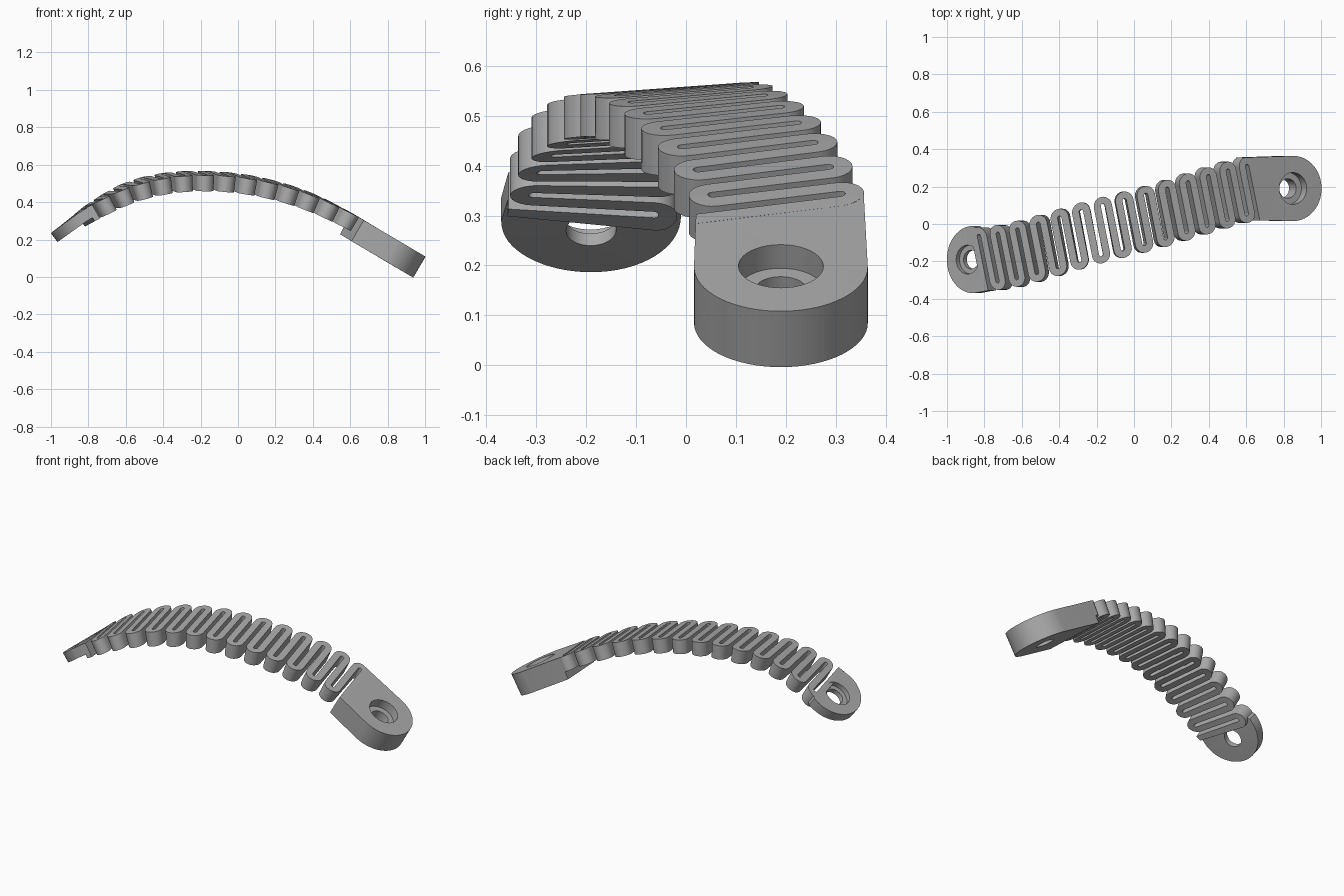
import bpy, bmesh
from math import sin, cos, pi, hypot, radians
from mathutils import Vector

cube = bpy.data.objects.get("Cube")
if cube:
    bpy.data.objects.remove(cube)

grey = bpy.data.materials.new("plain_grey")
grey.use_nodes = True
colour = (0.4, 0.4, 0.4, 1)
grey.diffuse_color = colour
grey.node_tree.nodes["Principled BSDF"].inputs["Base Color"].default_value = colour

# Arch height, centre line in plan and cross tilt, each against x
ARCH = [(-1, .235), (-.9, .31), (-.8, .385), (-.6, .488), (-.4, .54), (-.2, .555), (0, .543),
        (.2, .505), (.4, .44), (.6, .345), (.7, .287), (.8, .228), (1, .11)]
CENTRE = [(-1, -.19), (-.85, -.19), (-.7, -.175), (-.55, -.14), (-.2, -.04), (.1, .035),
          (.45, .14), (.62, .185), (.72, .19), (1, .19)]
TILT = [(-1, 0), (-.86, .03), (-.65, .1), (-.2, .07), (.4, .04), (.7, 0), (1, 0)]


def curve_at(pts, x):
    """Smooth interpolation through points, straight beyond the ends."""
    n = len(pts)
    i = max(0, min(n - 2, sum(p[0] <= x for p in pts) - 1))

    def slope(j):
        a, b = pts[max(0, j - 1)], pts[min(n - 1, j + 1)]
        return (b[1] - a[1]) / (b[0] - a[0])
    (x0, y0), (x1, y1) = pts[i], pts[i + 1]
    h = x1 - x0
    u = (x - x0) / h
    if u < 0 or u > 1:
        return y0 + (y1 - y0) * u
    return ((1 + 2 * u) * (1 - u) ** 2 * y0 + u * (1 - u) ** 2 * h * slope(i)
            + u * u * (3 - 2 * u) * y1 + u * u * (u - 1) * h * slope(i + 1))


def arch_slope(x):
    return (curve_at(ARCH, x + .01) - curve_at(ARCH, x - .01)) / .02


def surface(x, y, depth=0):
    """Point on the arched top, sunk along the normal by depth."""
    z = curve_at(ARCH, x) + curve_at(TILT, x) * (y - curve_at(CENTRE, x))
    normal = Vector((-arch_slope(x), 0, 1)).normalized()
    return Vector((x, y, z)) - normal * depth


# Even slot spacing along the arch
SLOTS, FIRST, LAST = 26, -.805, .63
xs = [FIRST + (LAST - FIRST) * i / 200 for i in range(201)]
lengths = [0]
for a, b in zip(xs, xs[1:]):
    lengths.append(lengths[-1] + hypot(1, arch_slope((a + b) / 2)) * (b - a))
PITCH = lengths[-1] / SLOTS
SPACING = [(l / PITCH, x) for l, x in zip(lengths, xs)]
LEAN = .2


def spring_plan(t, w):
    """Plan position from slot number and distance across."""
    x = curve_at(SPACING, t)
    return x - LEAN * w, curve_at(CENTRE, x) + w


def finish(bm, name):
    bmesh.ops.recalc_face_normals(bm, faces=bm.faces[:])
    mesh = bpy.data.meshes.new(name)
    bm.to_mesh(mesh)
    bm.free()
    mesh.materials.append(grey)
    obj = bpy.data.objects.new(name, mesh)
    bpy.context.collection.objects.link(obj)
    bpy.ops.object.select_all(action='DESELECT')
    obj.select_set(True)
    bpy.context.view_layer.objects.active = obj
    bpy.ops.object.shade_smooth_by_angle(angle=radians(35))


def bridge(bm, a, b):
    for i in range(len(a)):
        j = (i + 1) % len(a)
        bm.faces.new((a[i], a[j], b[j], b[i]))


# Serpentine spring: a ribbon of bars joined by round turns
HALF_BAR, STRAIGHT, EDGE, THICK = .0185, .122, .168, .085
path = [(-.5, -EDGE)]
for k in range(SLOTS + 1):
    side = 1 if k % 2 == 0 else -1
    for i in range(13):
        a = pi * i / 12
        path.append((k - .5 * cos(a), side * (STRAIGHT + PITCH / 2 * sin(a))))
path.append((SLOTS + .5, -EDGE))

bm = bmesh.new()
rows = []
for i, (t, w) in enumerate(path):
    p, q = path[max(0, i - 1)], path[min(len(path) - 1, i + 1)]
    along = Vector(((q[0] - p[0]) * PITCH, q[1] - p[1])).normalized()
    if abs(abs(w) - STRAIGHT) < 1e-6 or i in (0, len(path) - 1):
        along = Vector((0, 1 if along.y > 0 else -1))
    ring = []
    for side, depth in ((1, 0), (-1, 0), (-1, THICK), (1, THICK)):
        u = t - side * along.y * HALF_BAR / PITCH
        v = w + side * along.x * HALF_BAR
        ring.append(bm.verts.new(surface(*spring_plan(u, v), depth)))
    rows.append(ring)
for a, b in zip(rows, rows[1:]):
    bridge(bm, a, b)
bm.faces.new(rows[0])
bm.faces.new(rows[-1])
finish(bm, "serpentine_spring")


# Rounded end tabs with counterbored holes
def end_tab(name, side, centre, radius, edge_t, hole_x, bore, hole, thick, ledge):
    cx, cy = centre

    def arc(x, r, start, end, count):
        squash = 1 / hypot(1, arch_slope(x))
        return [(x + side * r * squash * cos(a), cy + r * sin(a))
                for a in (start + (end - start) * i / count for i in range(count + 1))]
    outline = arc(cx, radius, -pi / 2, pi / 2, 32)
    outline += [spring_plan(edge_t, EDGE), spring_plan(edge_t, -EDGE)]
    bm = bmesh.new()

    def loop(points, depth):
        verts = [bm.verts.new(surface(x, y, depth)) for x, y in points]
        for i, v in enumerate(verts):
            bm.edges.new((v, verts[i - 1]))
        return verts

    def fill(*loops):
        verts = {v for l in loops for v in l}
        edges = [e for e in bm.edges if all(v in verts for v in e.verts)]
        bmesh.ops.triangle_fill(bm, edges=edges, use_beauty=True)

    big, small = (arc(hole_x, r, 0, 2 * pi, 40)[:-1] for r in (bore, hole))
    top, base = loop(outline, 0), loop(outline, thick)
    rim, step = loop(big, 0), loop(big, ledge)
    inner, exit_rim = loop(small, ledge), loop(small, thick)
    fill(top, rim)
    fill(base, exit_rim)
    bridge(bm, top, base)
    bridge(bm, rim, step)
    bridge(bm, step, inner)
    bridge(bm, inner, exit_rim)
    finish(bm, name)


end_tab("right_end_tab", -1, (-.86, -.19), .18, -.2, -.89, .077, .05, .06, .03)
end_tab("left_end_tab", 1, (.853, .19), .174, SLOTS + .2, .85, .085, .052, .13, .055)
